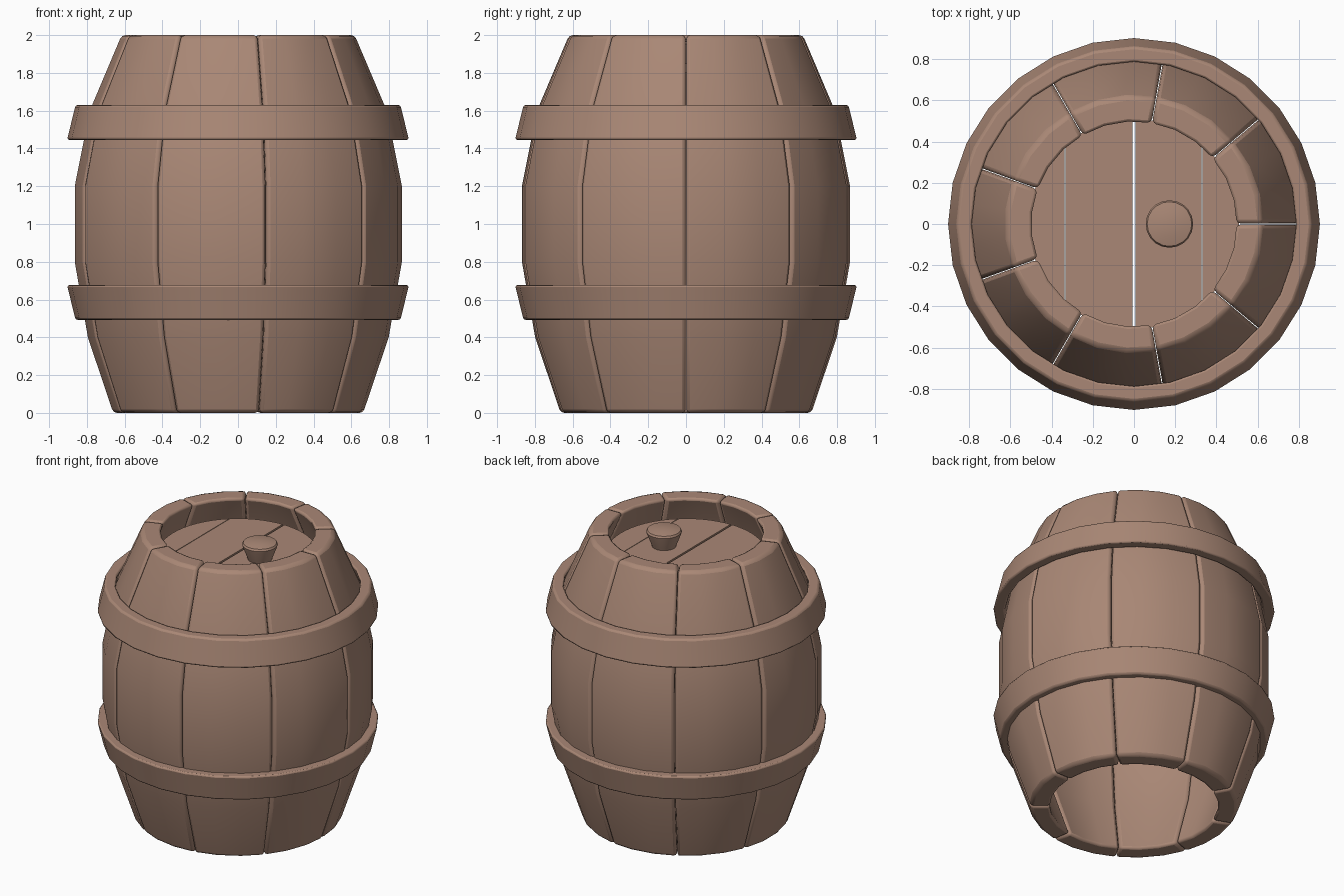
import bpy, bmesh, math

cube = bpy.data.objects.get("Cube")
if cube:
    bpy.data.objects.remove(cube, do_unlink=True)

wood = bpy.data.materials.new("brown wood")
wood.use_nodes = True
COLOR = (0.40, 0.245, 0.18, 1)
wood.diffuse_color = COLOR
wood.node_tree.nodes["Principled BSDF"].inputs["Base Color"].default_value = COLOR


def finish(name, bm, bevel=0.0):
    """Turn a bmesh into a smooth shaded object with softened edges."""
    bmesh.ops.recalc_face_normals(bm, faces=bm.faces)
    mesh = bpy.data.meshes.new(name)
    bm.to_mesh(mesh)
    bm.free()
    mesh.materials.append(wood)
    obj = bpy.data.objects.new(name, mesh)
    bpy.context.collection.objects.link(obj)
    if bevel:
        mod = obj.modifiers.new("soft edges", 'BEVEL')
        mod.width = bevel
        mod.segments = 2
        mod.limit_method = 'ANGLE'
        mod.angle_limit = math.radians(45)
    bpy.ops.object.select_all(action='DESELECT')
    obj.select_set(True)
    bpy.context.view_layer.objects.active = obj
    bpy.ops.object.shade_smooth_by_angle(angle=math.radians(35))
    return obj


def sweep(name, profile, start, end, steps, bevel=0.0):
    """Turn a closed (radius, height) profile around z, capped if not a full turn."""
    bm = bmesh.new()
    full = end - start >= 360
    rings = []
    for i in range(steps if full else steps + 1):
        a = math.radians(start + (end - start) * i / steps)
        rings.append([bm.verts.new((r * math.cos(a), r * math.sin(a), z)) for r, z in profile])
    pairs = list(zip(rings, rings[1:]))
    if full:
        pairs.append((rings[-1], rings[0]))
    else:
        bm.faces.new(rings[0])
        bm.faces.new(rings[-1])
    n = len(profile)
    for p, q in pairs:
        for j in range(n):
            k = (j + 1) % n
            bm.faces.new((p[j], q[j], q[k], p[k]))
    bmesh.ops.remove_doubles(bm, verts=bm.verts, dist=0.0001)
    return finish(name, bm, bevel)


# Nine bulging staves around an open middle
outer = [(0.665, 0), (0.80, 0.4), (0.87, 0.8), (0.87, 1.2), (0.79, 1.6), (0.62, 2)]
inner = [(0.49, 2), (0.67, 1.6), (0.75, 1.2), (0.75, 0.8), (0.68, 0.4), (0.535, 0)]
for i in range(9):
    sweep(f"stave_{i + 1}", outer + inner, i * 40 + 0.15, i * 40 + 39.85, 3, 0.02)

# Two flared hoops, the lower one upside down
hoop = [(0.785, 1.63), (0.86, 1.63), (0.905, 1.445), (0.83, 1.445)]
sweep("upper_hoop", hoop, 0, 360, 28, 0.012)
sweep("lower_hoop", [(r, 2.122 - z) for r, z in hoop], 0, 360, 28, 0.012)

# Round lid of four planks with a slit in the middle
LID_R, LID_TOP = 0.51, 1.85
cuts = [(-LID_R, -0.336), (-0.332, -0.007), (0.007, 0.328), (0.332, LID_R)]
for i, (x0, x1) in enumerate(cuts):
    bm = bmesh.new()
    a0, a1 = math.acos(x0 / LID_R), math.acos(x1 / LID_R)
    arc = [a0 + (a1 - a0) * k / 8 for k in range(9)]
    outline = [(LID_R * math.cos(a), LID_R * math.sin(a)) for a in arc]
    outline += [(x, -y) for x, y in reversed(outline)]
    face = bm.faces.new([bm.verts.new((x, y, LID_TOP)) for x, y in outline])
    bmesh.ops.remove_doubles(bm, verts=bm.verts, dist=0.0001)
    ext = bmesh.ops.extrude_face_region(bm, geom=bm.faces[:], use_keep_orig=True)
    low = [v for v in ext["geom"] if isinstance(v, bmesh.types.BMVert)]
    bmesh.ops.translate(bm, verts=low, vec=(0, 0, -0.05))
    finish(f"lid_plank_{i + 1}", bm)

# Flared knob with a low domed top
knob = [(0, 1.84), (0.075, 1.84), (0.085, 1.87), (0.112, 1.94), (0.115, 1.952),
        (0.108, 1.965), (0.06, 1.975), (0, 1.978)]
sweep("lid_knob", knob, 0, 360, 20).location.x = 0.172
